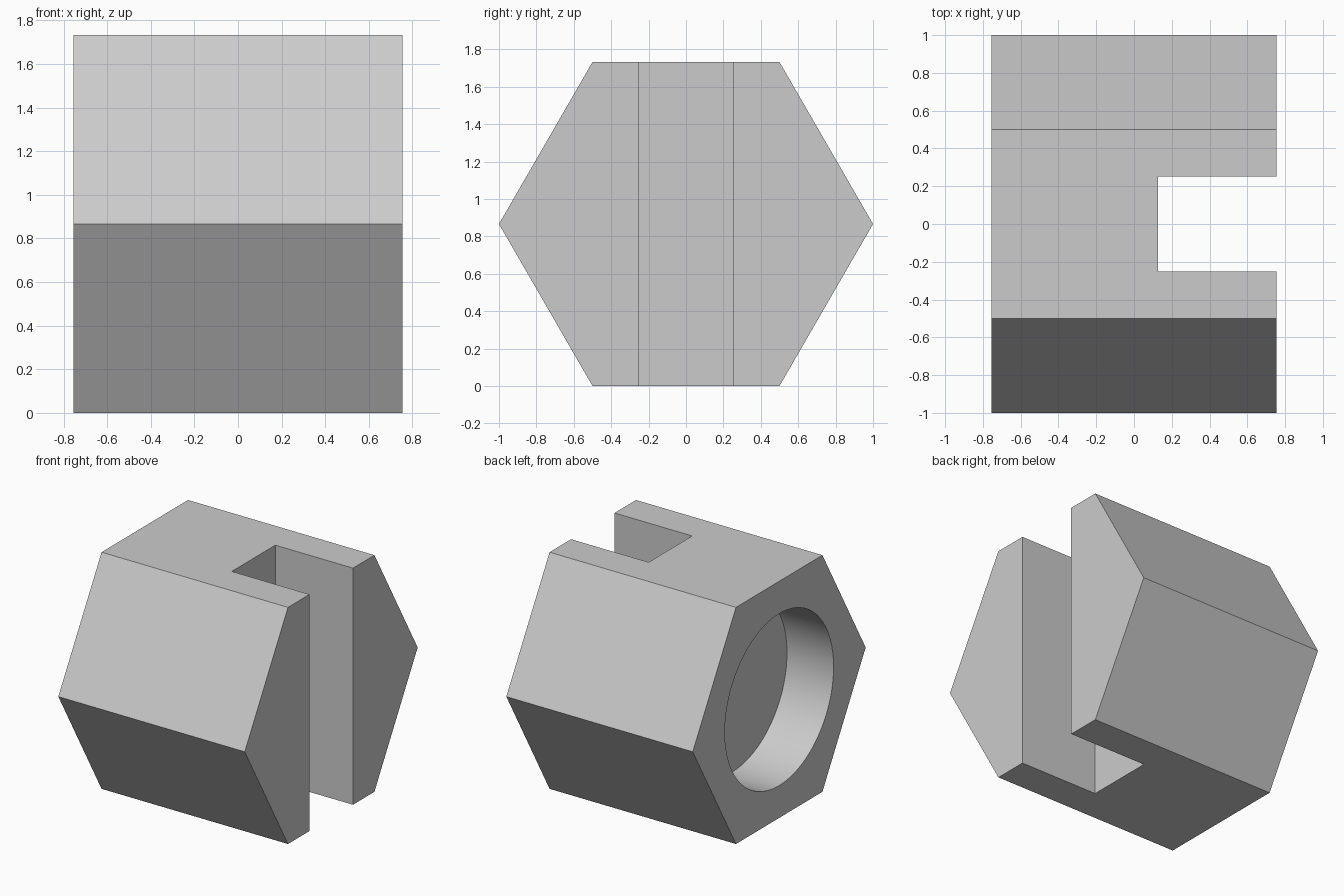
import bpy
import math

cube = bpy.data.objects.get("Cube")
if cube:
    bpy.data.objects.remove(cube, do_unlink=True)

# One grey for the whole part
GREY = (0.6, 0.6, 0.6, 1.0)
grey = bpy.data.materials.new("light_grey")
grey.use_nodes = True
grey.diffuse_color = GREY
grey.node_tree.nodes["Principled BSDF"].inputs["Base Color"].default_value = GREY

# Proportions: the length is twelve units, the hexagon circumradius is 1
U = 0.1258
HALF_LENGTH = 6 * U
AXIS_Z = math.sqrt(3) / 2
EXTRA = 0.3  # how far cutters stick out


def finish(name):
    obj = bpy.context.object
    obj.name = name
    obj.data.name = name
    bpy.ops.object.transform_apply(location=False, rotation=True, scale=True)
    obj.data.materials.append(grey)
    return obj


def prism(name, sides, radius, x0, x1):
    """Prism along x, with a corner pointing to y."""
    bpy.ops.mesh.primitive_cylinder_add(
        vertices=sides, radius=radius, depth=x1 - x0,
        location=((x0 + x1) / 2, 0, AXIS_Z), rotation=(0, math.pi / 2, 0))
    return finish(name)


def box(name, x0, x1, width, height):
    bpy.ops.mesh.primitive_cube_add(size=1, location=((x0 + x1) / 2, 0, AXIS_Z))
    bpy.context.object.scale = (x1 - x0, width, height)
    return finish(name)


def cut(target, cutter):
    cutter.hide_render = True
    mod = target.modifiers.new(cutter.name, "BOOLEAN")
    mod.operation = "DIFFERENCE"
    mod.solver = "EXACT"
    mod.object = cutter
    bpy.ops.object.select_all(action="DESELECT")
    target.select_set(True)
    bpy.context.view_layer.objects.active = target
    bpy.ops.object.modifier_apply(modifier=mod.name)
    bpy.data.objects.remove(cutter, do_unlink=True)


# Hexagonal body
body = prism("slotted_hex_body", 6, 1.0, -HALF_LENGTH, HALF_LENGTH)

# Slot through the full height at one end
cut(body, box("slot_cutter", U, HALF_LENGTH + EXTRA, 4 * U, 3))

# Blind round bore at the other end
cut(body, prism("bore_cutter", 96, 5 * U, -HALF_LENGTH - EXTRA, -3 * U))

# Smooth bore wall, crisp edges elsewhere
bpy.ops.object.shade_smooth_by_angle(angle=math.radians(30))
